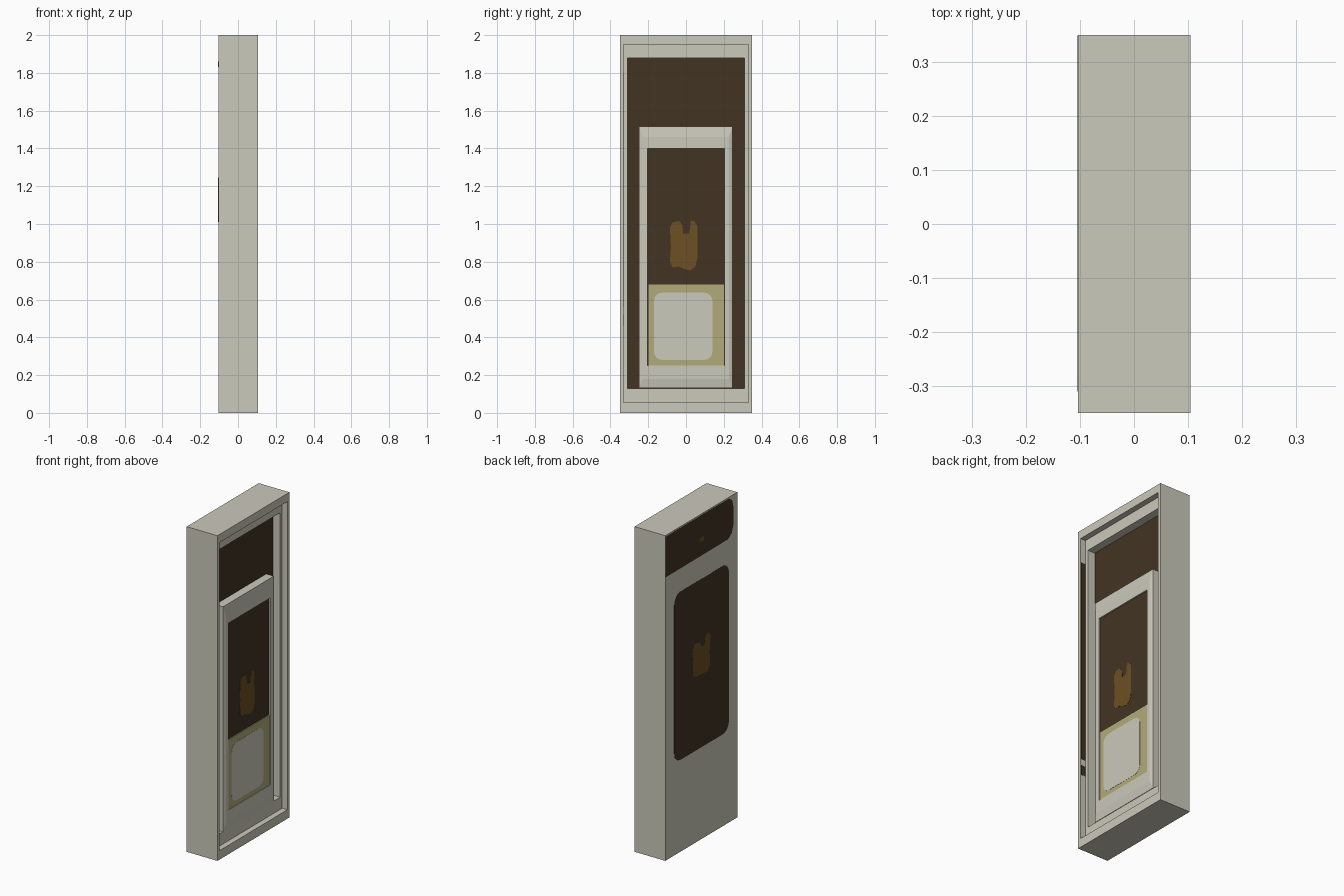
import bpy, bmesh, math

if "Cube" in bpy.data.objects:
    bpy.data.objects.remove(bpy.data.objects["Cube"])


def material(name, rgb):
    m = bpy.data.materials.new(name)
    m.diffuse_color = (*rgb, 1)
    m.use_nodes = True
    m.node_tree.nodes["Principled BSDF"].inputs["Base Color"].default_value = m.diffuse_color
    return m


stone = material("pale stone", (0.60, 0.585, 0.50))
dark = material("dark brown", (0.053, 0.034, 0.016))
amber = material("amber brown", (0.15, 0.08, 0.016))
khaki = material("khaki", (0.45, 0.41, 0.195))


def finish(name, bm, mats):
    bmesh.ops.recalc_face_normals(bm, faces=bm.faces)
    me = bpy.data.meshes.new(name)
    bm.to_mesh(me)
    bm.free()
    for m in mats:
        me.materials.append(m)
    ob = bpy.data.objects.new(name, me)
    bpy.context.collection.objects.link(ob)
    return ob


def nested_rects(name, rects, mats):
    """Skin rectangles (x, y0, y1, z0, z1) in turn; the last cap gets material 1."""
    bm = bmesh.new()
    loops = [[bm.verts.new(p) for p in ((x, a, c), (x, b, c), (x, b, d), (x, a, d))]
             for x, a, b, c, d in rects]
    bm.faces.new(loops[0])
    for l0, l1 in zip(loops, loops[1:]):
        for i in range(4):
            j = (i + 1) % 4
            bm.faces.new((l0[i], l0[j], l1[j], l1[i]))
    bm.faces.new(loops[-1]).material_index = 1
    return finish(name, bm, mats)


def rounded(y0, y1, z0, z1, r, n=4):
    pts = []
    for k, (cy, cz) in enumerate(((y1 - r, z1 - r), (y0 + r, z1 - r),
                                  (y0 + r, z0 + r), (y1 - r, z0 + r))):
        for i in range(n + 1):
            a = math.radians(90 * (k + i / n))
            pts.append((cy + r * math.cos(a), cz + r * math.sin(a)))
    return pts


def plate(name, pts, x0, x1, mat):
    """Thin plate with a (y, z) outline between x0 and x1."""
    bm = bmesh.new()
    f = bm.faces.new([bm.verts.new((x0, y, z)) for y, z in pts])
    ext = bmesh.ops.extrude_face_region(bm, geom=[f])
    for v in ext["geom"]:
        if isinstance(v, bmesh.types.BMVert):
            v.co.x = x1
    return finish(name, bm, [mat])


# Casing with a stepped recess open to +x and a dark recess floor
nested_rects("casing", [
    (-0.104, -0.35, 0.35, 0, 2),
    (0.105, -0.35, 0.35, 0, 2),
    (0.105, -0.33, 0.33, 0.055, 1.95),
    (0.07, -0.33, 0.33, 0.055, 1.95),
    (0.07, -0.31, 0.31, 0.13, 1.88),
    (0.02, -0.31, 0.31, 0.13, 1.88)], [stone, dark])

# Raised inner panel with sloped border and a shallow dark field
nested_rects("inner_panel", [
    (0.019, -0.248, 0.246, 0.131, 1.515),
    (0.072, -0.248, 0.246, 0.131, 1.515),
    (0.079, -0.23, 0.228, 0.18, 1.46),
    (0.079, -0.205, 0.203, 0.25, 1.40),
    (0.070, -0.205, 0.203, 0.25, 1.40)], [stone, dark])

# Lower plate with pale centre
plate("lower_plate", [(-0.199, 0.25), (0.2, 0.25), (0.2, 0.68), (-0.199, 0.68)],
      0.07, 0.0755, khaki)
plate("lower_plate_centre", rounded(-0.17, 0.14, 0.28, 0.637, 0.045), 0.0755, 0.0765, stone)

# Amber patch on the dark field, notched at the top
plate("panel_patch", [
    (-0.07, 0.77), (-0.04, 0.775), (0.0, 0.76), (0.025, 0.755), (0.05, 0.775),
    (0.06, 0.82), (0.06, 0.99), (0.045, 1.015), (0.025, 1.015), (0.018, 0.95),
    (-0.015, 0.95), (-0.018, 0.99), (-0.035, 1.015), (-0.07, 1.01), (-0.085, 0.98),
    (-0.08, 0.88), (-0.085, 0.80)], 0.07, 0.0715, amber)

# Painted areas on the back (-x) face
plate("back_field", rounded(-0.268, 0.263, 0.565, 1.60, 0.06), -0.104, -0.1045, dark)
plate("back_top_band", [
    (0.349, 1.742), (0.349, 1.992), (-0.27, 1.992), (-0.30, 1.97), (-0.31, 1.93),
    (-0.31, 1.81), (-0.295, 1.77), (-0.26, 1.745)], -0.104, -0.1045, dark)
plate("back_patch", [
    (0.06, 1.02), (-0.06, 1.01), (-0.085, 1.04), (-0.08, 1.12), (-0.09, 1.22),
    (-0.07, 1.245), (-0.04, 1.24), (-0.03, 1.19), (0.0, 1.185), (0.015, 1.215),
    (0.07, 1.23), (0.09, 1.2), (0.08, 1.1), (0.085, 1.04)], -0.1045, -0.105, amber)
plate("back_dot", rounded(-0.025, 0.015, 1.83, 1.86, 0.01, 2), -0.1045, -0.105, amber)


# Dark strips on the inner side wall of the rim
for name, z0, z1 in (("side_strip_long", 0.56, 1.80), ("side_strip_short", 0.46, 0.52)):
    bm = bmesh.new()
    bmesh.ops.create_cube(bm, size=1)
    for v in bm.verts:
        v.co = (0.0865 + v.co.x * 0.029, -0.3295 + v.co.y * 0.002,
                (z0 + z1) / 2 + v.co.z * (z1 - z0))
    finish(name, bm, [dark])
